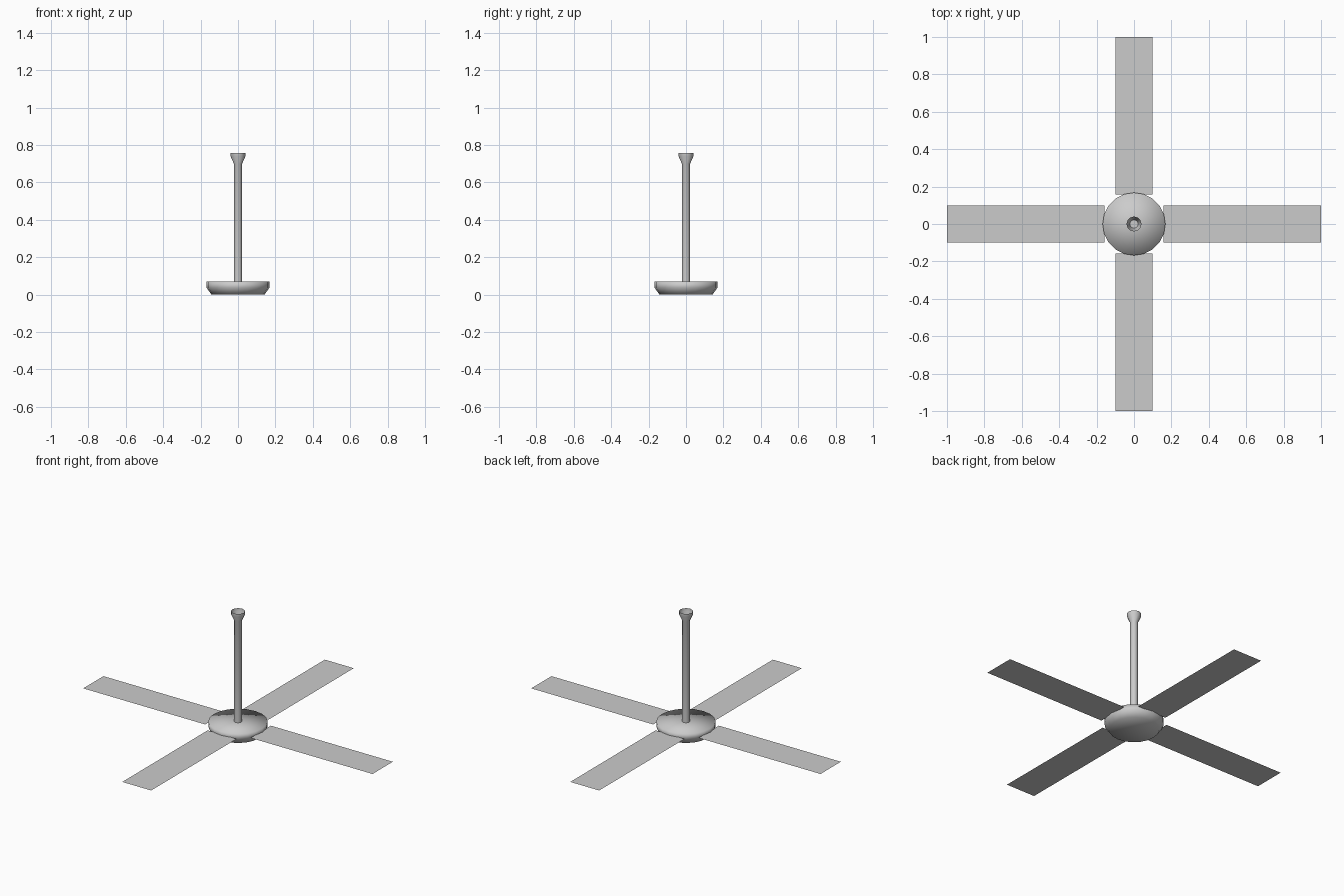
import bpy, bmesh, math

if "Cube" in bpy.data.objects:
    bpy.data.objects.remove(bpy.data.objects["Cube"])

# One plain grey for the whole fan
grey = bpy.data.materials.new("light_grey")
grey.diffuse_color = (0.6, 0.6, 0.6, 1)
grey.use_nodes = True
grey.node_tree.nodes["Principled BSDF"].inputs["Base Color"].default_value = grey.diffuse_color


def finish(name, bm, smooth):
    mesh = bpy.data.meshes.new(name)
    for f in bm.faces:
        f.smooth = smooth
    bm.to_mesh(mesh)
    bm.free()
    mesh.materials.append(grey)
    obj = bpy.data.objects.new(name, mesh)
    bpy.context.collection.objects.link(obj)
    return obj


def lathe(name, profile, sides):
    """Spin (radius, z) points listed bottom to top; radius 0 closes to a point."""
    bm = bmesh.new()
    rings = []
    for r, z in profile:
        if r == 0:
            rings.append([bm.verts.new((0, 0, z))] * sides)
        else:
            rings.append([bm.verts.new((r * math.cos(2 * math.pi * i / sides),
                                        r * math.sin(2 * math.pi * i / sides), z))
                          for i in range(sides)])
    for a, b in zip(rings, rings[1:]):
        for i in range(sides):
            j = (i + 1) % sides
            corners = list(dict.fromkeys((a[i], a[j], b[j], b[i])))
            bm.faces.new(corners)
    return finish(name, bm, True)


# Motor housing: shallow drum with a bevelled underside
lathe("motor_housing", [(0, 0), (0.142, 0), (0.168, 0.037), (0.168, 0.07), (0, 0.07)], 20)

# Hanging rod flaring into an open cup at the top
lathe("hanging_rod", [(0.022, 0.068), (0.022, 0.70), (0.04, 0.74), (0.04, 0.758)], 12)

# Floor of the cup
lathe("cup_floor", [(0.022, 0.70), (0, 0.70)], 12)

# Four thin flat blades
for k in range(4):
    bm = bmesh.new()
    a = k * math.pi / 2
    c, s = math.cos(a), math.sin(a)
    bm.faces.new([bm.verts.new((x * c - y * s, x * s + y * c, 0.046))
                  for x, y in ((0.157, -0.1), (1, -0.1), (1, 0.1), (0.157, 0.1))])
    finish(f"blade_{k + 1}", bm, False)
